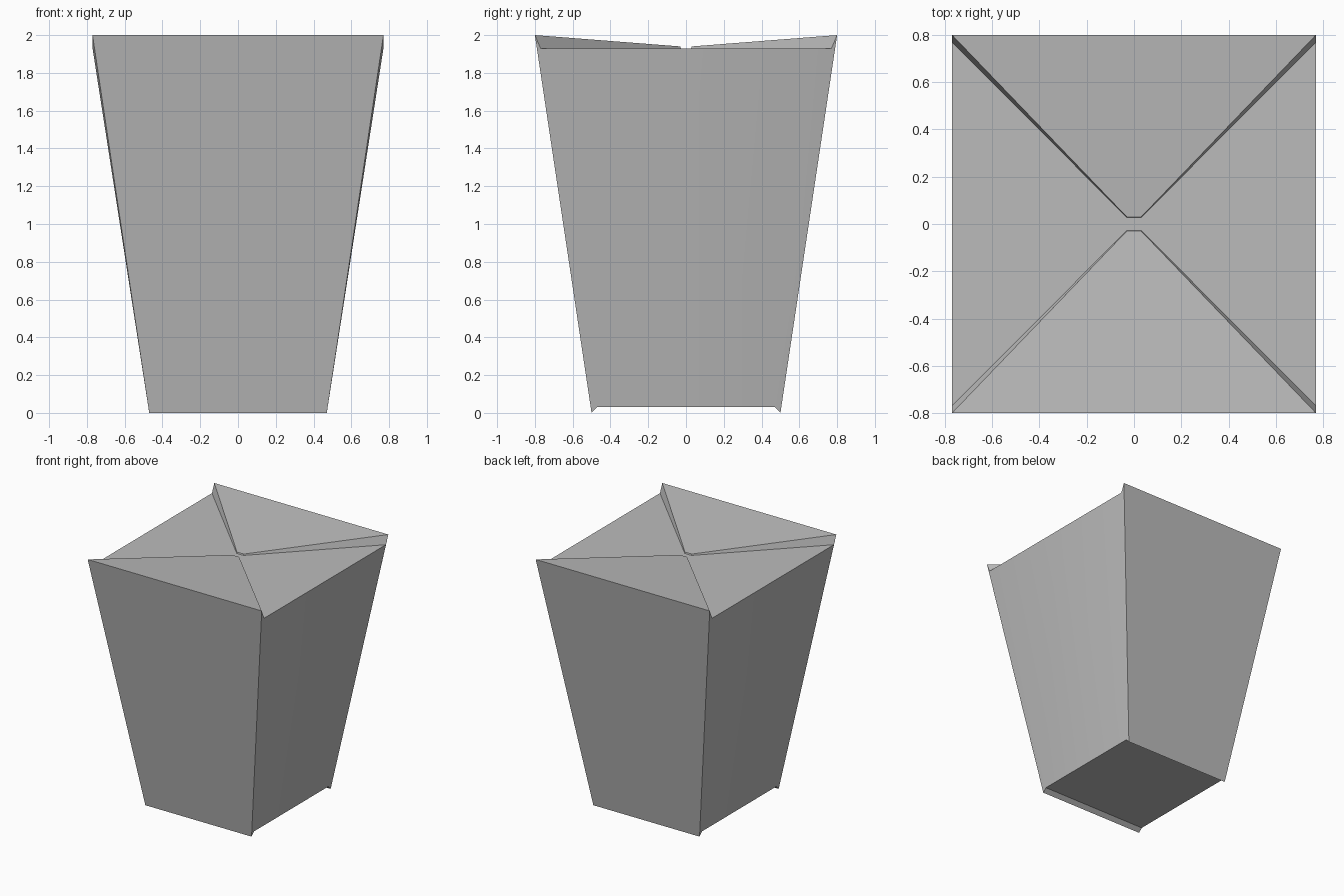
import bpy, bmesh, math

cube = bpy.data.objects.get("Cube")
if cube:
    bpy.data.objects.remove(cube, do_unlink=True)

card = bpy.data.materials.new("grey_card")
card.use_nodes = True
GREY = (0.5, 0.5, 0.5, 1)
card.diffuse_color = GREY
card.node_tree.nodes["Principled BSDF"].inputs["Base Color"].default_value = GREY


def quarter_part(name, faces):
    """Build one quarter (front, +x) and mirror it to all four corners."""
    bm = bmesh.new()
    for face in faces:
        bm.faces.new([bm.verts.new(p) for p in face])
    bmesh.ops.remove_doubles(bm, verts=bm.verts, dist=0.0005)
    mesh = bpy.data.meshes.new(name)
    bm.to_mesh(mesh)
    bm.free()
    mesh.materials.append(card)
    obj = bpy.data.objects.new(name, mesh)
    bpy.context.collection.objects.link(obj)
    mirror = obj.modifiers.new("mirror", "MIRROR")
    mirror.use_axis = (True, True, False)
    bpy.ops.object.select_all(action="DESELECT")
    obj.select_set(True)
    bpy.context.view_layer.objects.active = obj
    bpy.ops.object.shade_smooth_by_angle(angle=math.radians(40))
    return obj


def mid_x(p):
    return (0, p[1], p[2])


def mid_y(p):
    return (p[0], 0, p[2])


# Corner points: front panels stand taller than the side panels
front_top, front_foot = (0.77, -0.8, 2.0), (0.47, -0.5, 0.0)
side_top, side_foot = (0.77, -0.77, 1.93), (0.47, -0.47, 0.03)
flap_tip, side_tip = (0.03, -0.03, 1.94), (0.03, -0.027, 1.93)

# Walls with folded corners, and the raised base
quarter_part("carton_walls", [
    [mid_x(front_foot), front_foot, front_top, mid_x(front_top)],
    [front_foot, side_foot, side_top, front_top],
    [side_foot, mid_y(side_foot), mid_y(side_top), side_top],
    [mid_x(front_foot), mid_x(side_foot), side_foot, front_foot],
    [mid_x(side_foot), (0, 0, side_foot[2]), mid_y(side_foot), side_foot],
])

# Four closing flaps, the folds between them and the small centre
quarter_part("closing_flaps", [
    [mid_x(front_top), front_top, flap_tip, mid_x(flap_tip)],
    [front_top, side_top, side_tip, flap_tip],
    [side_top, mid_y(side_top), mid_y(side_tip), side_tip],
    [mid_x(flap_tip), flap_tip, side_tip, mid_x(side_tip)],
    [mid_x(side_tip), side_tip, mid_y(side_tip), (0, 0, side_tip[2])],
])
